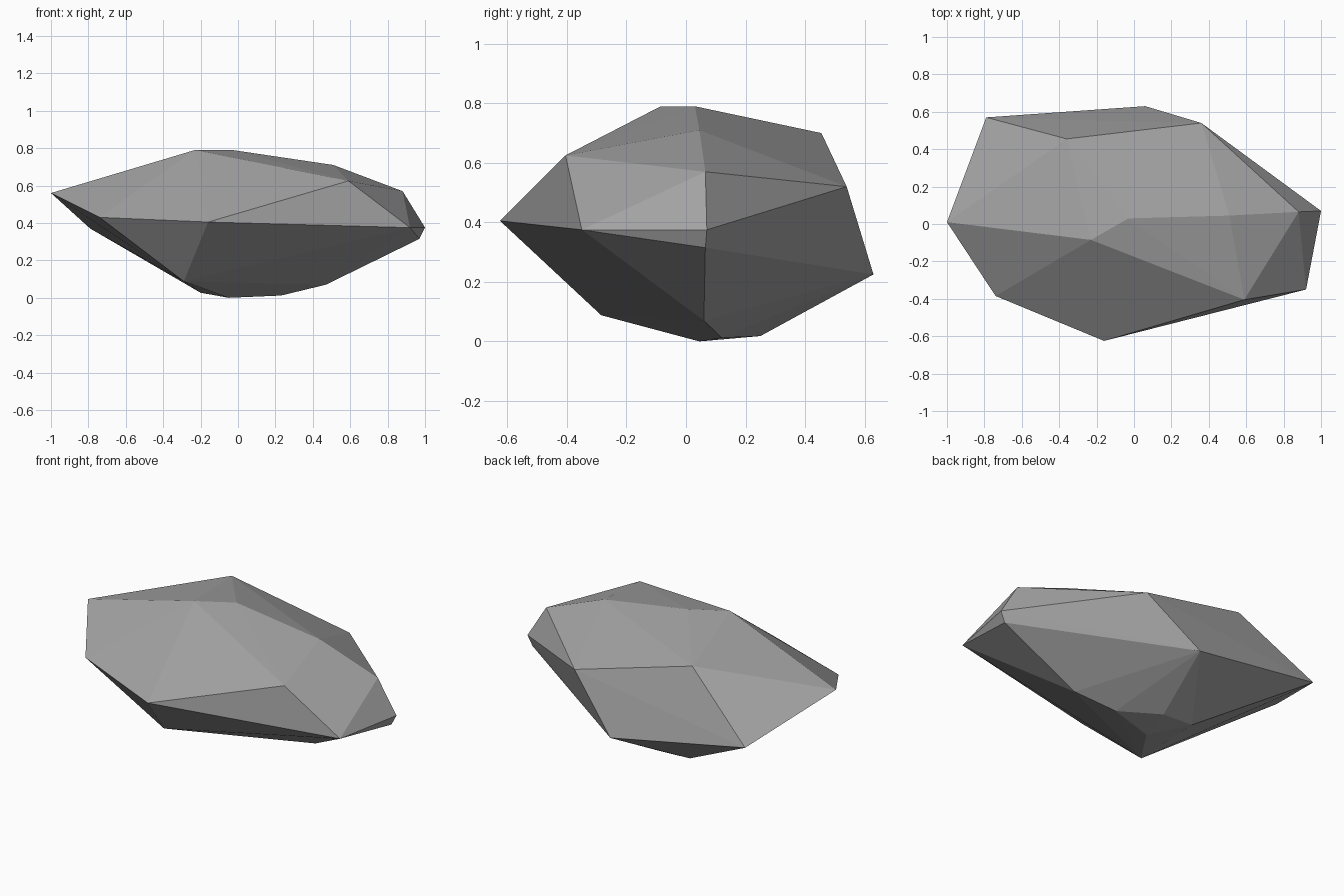
import bpy
import bmesh

# Remove the default cube
cube = bpy.data.objects.get("Cube")
if cube:
    bpy.data.objects.remove(cube, do_unlink=True)

# Stone colour
stone = bpy.data.materials.new("stone_grey")
stone.use_nodes = True
grey = (0.36, 0.36, 0.36, 1)
stone.diffuse_color = grey
stone.node_tree.nodes["Principled BSDF"].inputs["Base Color"].default_value = grey

# Corners of the chipped boulder, grouped by level
crown = [(-.23, -.085, .79), (-.03, .03, .79), (.51, .045, .71), (-.36, .455, .70),
         (.59, -.405, .625), (.88, .065, .57)]
girdle = [(-1, .01, .56), (-.74, -.385, .43), (-.16, -.625, .405), (.92, -.35, .375),
          (1, .07, .375), (.97, .065, .315), (.36, .54, .52), (.06, .63, .225),
          (-.79, .57, .37)]
base = [(-.29, -.285, .088), (-.05, .045, 0), (.23, .12, .012), (.47, .06, .07),
        (-.2, .25, .027), (0, .25, .018)]

# Wrap the corners in a faceted shell
bm = bmesh.new()
for corner in crown + girdle + base:
    bm.verts.new(corner)
hull = bmesh.ops.convex_hull(bm, input=bm.verts)
loose = [g for g in hull["geom_interior"] if isinstance(g, bmesh.types.BMVert)]
bmesh.ops.delete(bm, geom=loose, context='VERTS')
bmesh.ops.recalc_face_normals(bm, faces=bm.faces)

# Flat-shaded boulder
mesh = bpy.data.meshes.new("boulder")
bm.to_mesh(mesh)
bm.free()
mesh.materials.append(stone)
boulder = bpy.data.objects.new("boulder", mesh)
bpy.context.collection.objects.link(boulder)
